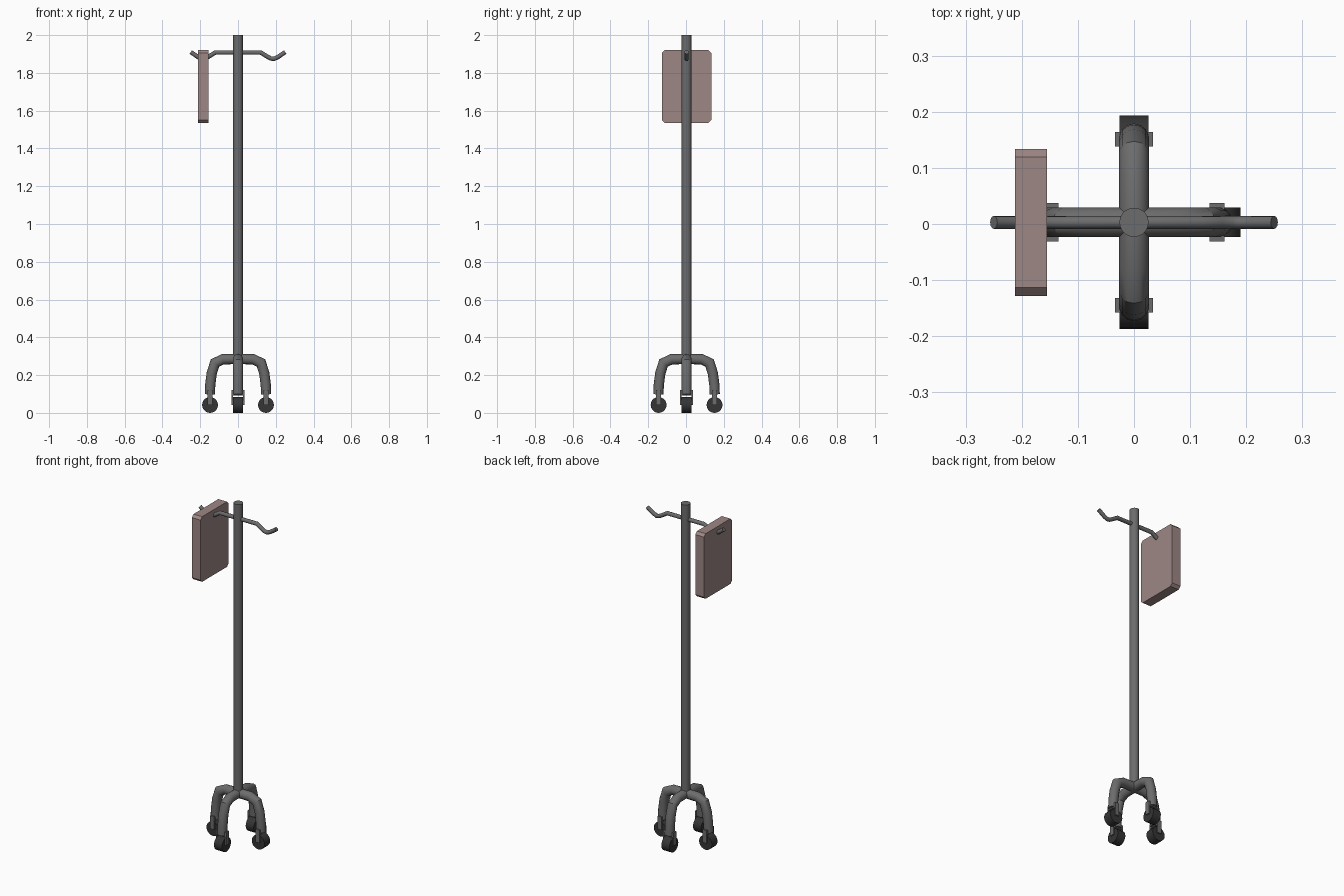
import bpy, bmesh, math
from mathutils import Matrix, Vector

if "Cube" in bpy.data.objects:
    bpy.data.objects.remove(bpy.data.objects["Cube"], do_unlink=True)

CENTRE = Vector((0, 0.003, 0))


def material(name, rgb, rough=0.6):
    m = bpy.data.materials.new(name)
    m.use_nodes = True
    m.diffuse_color = (*rgb, 1)
    bsdf = m.node_tree.nodes["Principled BSDF"]
    bsdf.inputs["Base Color"].default_value = (*rgb, 1)
    bsdf.inputs["Roughness"].default_value = rough
    return m


metal = material("grey metal", (0.15, 0.15, 0.15))
rubber = material("black rubber", (0.035, 0.035, 0.035))
bag_mat = material("dusty pink bag", (0.34, 0.245, 0.235))


def add(name, bm, mat, turn=0.0, smooth=True):
    """Turn a bmesh about the pole and make it an object."""
    bm.transform(Matrix.Translation(CENTRE) @ Matrix.Rotation(turn, 4, "Z"))
    bmesh.ops.recalc_face_normals(bm, faces=bm.faces)
    me = bpy.data.meshes.new(name)
    bm.to_mesh(me)
    bm.free()
    me.materials.append(mat)
    ob = bpy.data.objects.new(name, me)
    bpy.context.collection.objects.link(ob)
    if smooth:
        bpy.ops.object.select_all(action="DESELECT")
        ob.select_set(True)
        bpy.context.view_layer.objects.active = ob
        bpy.ops.object.shade_smooth_by_angle(angle=math.radians(35))
    return ob


def tube(path, radius, sides=14):
    """Sweep a circle along a path of (x, z) points, with mitred bends."""
    bm = bmesh.new()
    pts = [Vector((x, 0, z)) for x, z in path]
    rings = []
    for i, p in enumerate(pts):
        before = (p - pts[max(i - 1, 0)]).normalized()
        after = (pts[min(i + 1, len(pts) - 1)] - p).normalized()
        tangent = (before + after).normalized()
        across = Vector((-tangent.z, 0, tangent.x))
        mitre = radius / max(tangent.dot(after if after.length else before), 0.5)
        rings.append([bm.verts.new(p + across * mitre * math.cos(a)
                                   + Vector((0, radius * math.sin(a), 0)))
                      for a in (math.tau * k / sides for k in range(sides))])
    for r, s in zip(rings, rings[1:]):
        for k in range(sides):
            n = (k + 1) % sides
            bm.faces.new((r[k], r[n], s[n], s[k]))
    bm.faces.new(rings[0])
    bm.faces.new(rings[-1])
    return bm


def box(bm, lo, hi):
    lo, hi = Vector(lo), Vector(hi)
    size = hi - lo
    mat = Matrix.Translation((lo + hi) / 2) @ Matrix.Diagonal((*size, 1))
    return bmesh.ops.create_cube(bm, size=1, matrix=mat)["verts"]


def wheel(x, z, radius, width):
    bm = bmesh.new()
    bmesh.ops.create_cone(
        bm, cap_ends=True, segments=20, radius1=radius, radius2=radius, depth=width,
        matrix=Matrix.Translation((x, 0, z)) @ Matrix.Rotation(math.pi / 2, 4, "X"))
    return bm


# Pole
add("pole", tube([(0, 0.265), (0, 2.0)], 0.026, 20), metal)

# Hook bar, dipping on both sides
half = [(0.12, 1.908), (0.152, 1.888), (0.172, 1.877), (0.19, 1.874),
        (0.21, 1.883), (0.25, 1.91)]
bar = [(-x, z) for x, z in reversed(half)] + half
add("hook_bar", tube(bar, 0.0115, 12), metal)

# Four curved legs, each with a fork and a wheel
leg_path = [(0, 0.285), (0.08, 0.284), (0.122, 0.264), (0.139, 0.21),
            (0.147, 0.15), (0.149, 0.098)]
WHEEL_X = 0.148
for side, turn in (("left", 0), ("back", 90), ("right", 180), ("front", 270)):
    a = math.radians(turn)
    add(side + "_leg", tube(leg_path, 0.027), metal, a)

    fork = bmesh.new()
    box(fork, (WHEEL_X - 0.013, -0.034, 0.092), (WHEEL_X + 0.013, 0.034, 0.12))
    for s in (-1, 1):
        ys = sorted((s * 0.0265, s * 0.034))
        box(fork, (WHEEL_X - 0.013, ys[0], 0.043), (WHEEL_X + 0.013, ys[1], 0.092))
    add(side + "_wheel_fork", fork, metal, a, smooth=False)

    add(side + "_wheel", wheel(WHEEL_X, 0.042, 0.042, 0.052), rubber, a)

# Fluid bag with chamfered corners, hung on the right hook
bag = bmesh.new()
box(bag, (-0.212, -0.131, 1.535), (-0.155, 0.131, 1.92))
corners = [e for e in bag.edges
           if abs((e.verts[0].co - e.verts[1].co).normalized().x) > 0.9]
bmesh.ops.bevel(bag, geom=corners, offset=0.015, segments=1, affect="EDGES")
add("fluid_bag", bag, bag_mat, smooth=False)
